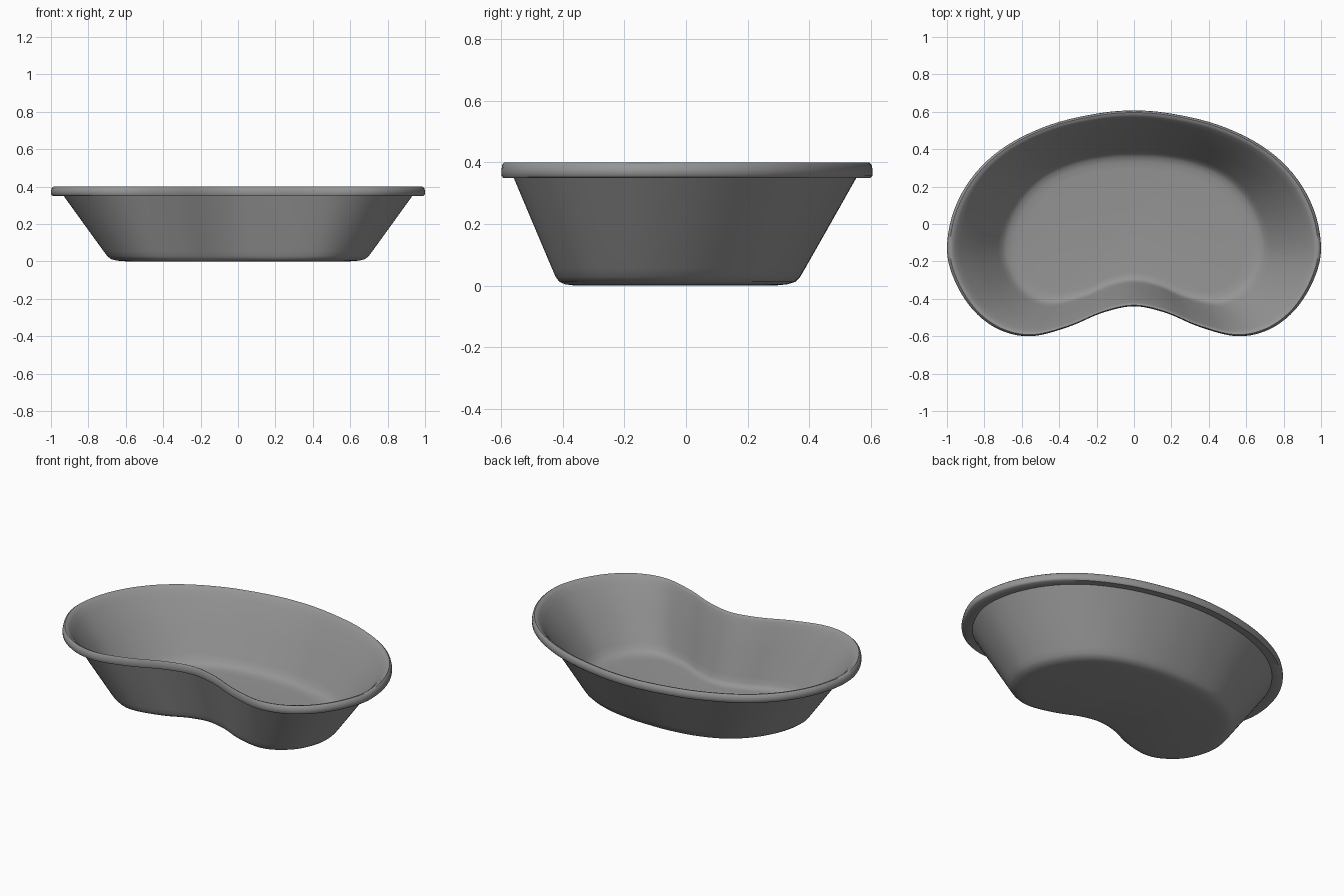
import bpy, bmesh, math
from mathutils import Vector

cube = bpy.data.objects.get("Cube")
if cube:
    bpy.data.objects.remove(cube, do_unlink=True)

mat = bpy.data.materials.new("grey steel")
mat.use_nodes = True
grey = (0.3, 0.3, 0.3, 1)
mat.diffuse_color = grey
mat.node_tree.nodes["Principled BSDF"].inputs["Base Color"].default_value = grey

# Half outlines from front centre round the left side to back centre
RIM = [(0, -.44), (.17, -.475), (.35, -.55), (.55, -.6), (.72, -.565), (.86, -.46),
       (.96, -.3), (1, -.13), (.96, .08), (.85, .27), (.68, .42), (.45, .53), (.2, .59), (0, .607)]
BASE = [(0, -.31), (.13, -.335), (.27, -.395), (.42, -.43), (.53, -.41), (.63, -.335),
        (.69, -.23), (.71, -.12), (.68, .02), (.6, .16), (.48, .27), (.32, .34), (.15, .373), (0, .38)]


def outline(half, steps=5):
    """Mirror a half outline and smooth it into a closed curve."""
    pts = [Vector(p) for p in half + [(-x, y) for x, y in half[-2:0:-1]]]
    n, out = len(pts), []
    for i in range(n):
        a, b, c, d = (pts[(i + k) % n] for k in (-1, 0, 1, 2))
        for s in range(steps):
            t = s / steps
            out.append(b + (c - a) * t / 2 + (a * 2 - b * 5 + c * 4 - d) * t * t / 2
                       + (b * 3 - a - c * 3 + d) * t ** 3 / 2)
    return out


rim, base = outline(RIM), outline(BASE)

# Section from underside, up the wall, round the rim and down inside:
# (spread between base and rim outlines, height)
SECTION = [(-.4, 0), (-.22, .004), (-.11, .012), (-.04, .028), (.03, .055), (.4, .203),
           (.77, .352), (.97, .35), (1, .358), (1, .375), (.985, .392), (.95, .4),
           (.9, .397), (.85, .385), (.76, .358), (.4, .215), (.06, .075), (-.02, .043),
           (-.1, .028), (-.22, .02), (-.4, .017)]

bm = bmesh.new()
rings = [[bm.verts.new((*b.lerp(r, f), z)) for b, r in zip(base, rim)] for f, z in SECTION]
count = len(rim)
for low, high in zip(rings, rings[1:]):
    for i in range(count):
        j = (i + 1) % count
        bm.faces.new((low[i], low[j], high[j], high[i]))
# Flat underside and floor
bm.faces.new(rings[0][::-1])
bm.faces.new(rings[-1])
bmesh.ops.recalc_face_normals(bm, faces=bm.faces)

mesh = bpy.data.meshes.new("kidney_basin")
bm.to_mesh(mesh)
bm.free()
mesh.materials.append(mat)
basin = bpy.data.objects.new("kidney_basin", mesh)
bpy.context.collection.objects.link(basin)
bpy.context.view_layer.objects.active = basin
basin.select_set(True)
bpy.ops.object.shade_smooth_by_angle(angle=math.radians(50))
